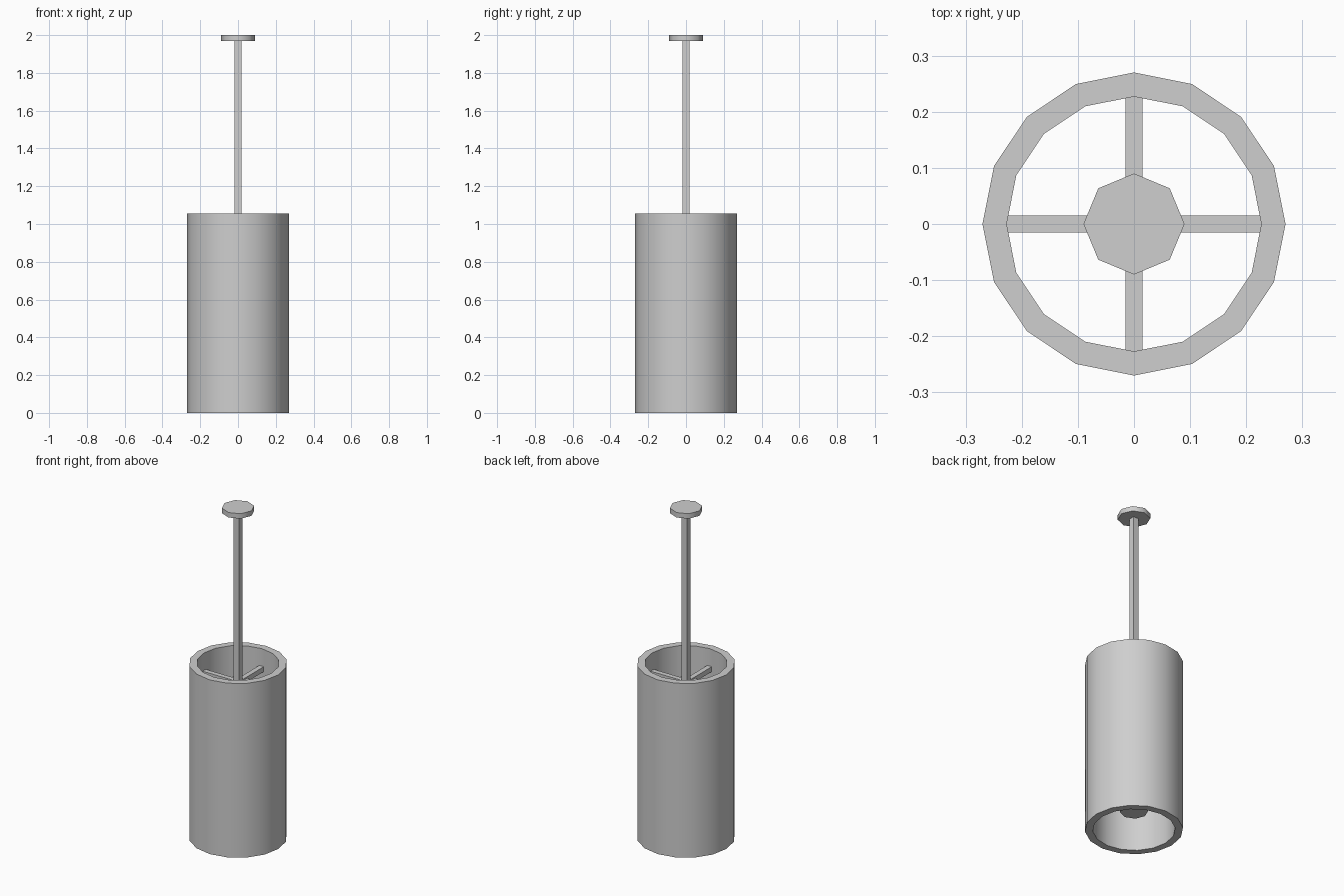
import bpy
import bmesh
import math

cube = bpy.data.objects.get("Cube")
if cube:
    bpy.data.objects.remove(cube, do_unlink=True)

GREY = (0.62, 0.62, 0.62, 1)
metal = bpy.data.materials.new("plain grey")
metal.use_nodes = True
metal.diffuse_color = GREY
metal.node_tree.nodes["Principled BSDF"].inputs["Base Color"].default_value = GREY


def finish(obj, name, smooth=False):
    obj.name = name
    obj.data.materials.append(metal)
    if smooth:
        bpy.ops.object.select_all(action="DESELECT")
        obj.select_set(True)
        bpy.context.view_layer.objects.active = obj
        bpy.ops.object.shade_smooth_by_angle(angle=math.radians(50))
    return obj


def box(name, size, center):
    bpy.ops.mesh.primitive_cube_add(size=1, location=center)
    obj = bpy.context.object
    obj.scale = size
    bpy.ops.object.transform_apply(location=False, rotation=False, scale=True)
    return finish(obj, name)


def disc(name, radius, low, high, sides=8):
    bpy.ops.mesh.primitive_cylinder_add(
        vertices=sides, radius=radius, depth=high - low,
        location=(0, 0, (low + high) / 2))
    return finish(bpy.context.object, name, True)


def tube(name, outer, inner, height, sides):
    # Revolve a closed rectangular wall section around z
    bm = bmesh.new()
    section = [(outer, 0), (outer, height), (inner, height), (inner, 0)]
    rings = []
    for i in range(sides):
        a = math.tau * i / sides
        rings.append([bm.verts.new((r * math.cos(a), r * math.sin(a), z))
                      for r, z in section])
    for i, ring in enumerate(rings):
        after = rings[(i + 1) % sides]
        for j in range(len(section)):
            k = (j + 1) % len(section)
            bm.faces.new((ring[j], after[j], after[k], ring[k]))
    bmesh.ops.recalc_face_normals(bm, faces=bm.faces)
    mesh = bpy.data.meshes.new(name)
    bm.to_mesh(mesh)
    bm.free()
    obj = bpy.data.objects.new(name, mesh)
    bpy.context.collection.objects.link(obj)
    return finish(obj, name, True)


# Open tubular shade
tube("shade", 0.27, 0.227, 1.055, 16)

# Ceiling plate and hanging rod
disc("ceiling_plate", 0.09, 1.97, 2.0)
box("hanging_rod", (0.036, 0.036, 1.05), (0, 0, 1.45))

# Lamp body inside the shade
disc("lamp_body", 0.078, 0.115, 0.94)

# Crossed bars holding the shade
box("support_bar_x", (0.456, 0.03, 0.03), (0, 0, 0.935))
box("support_bar_y", (0.03, 0.456, 0.03), (0, 0, 0.935))
